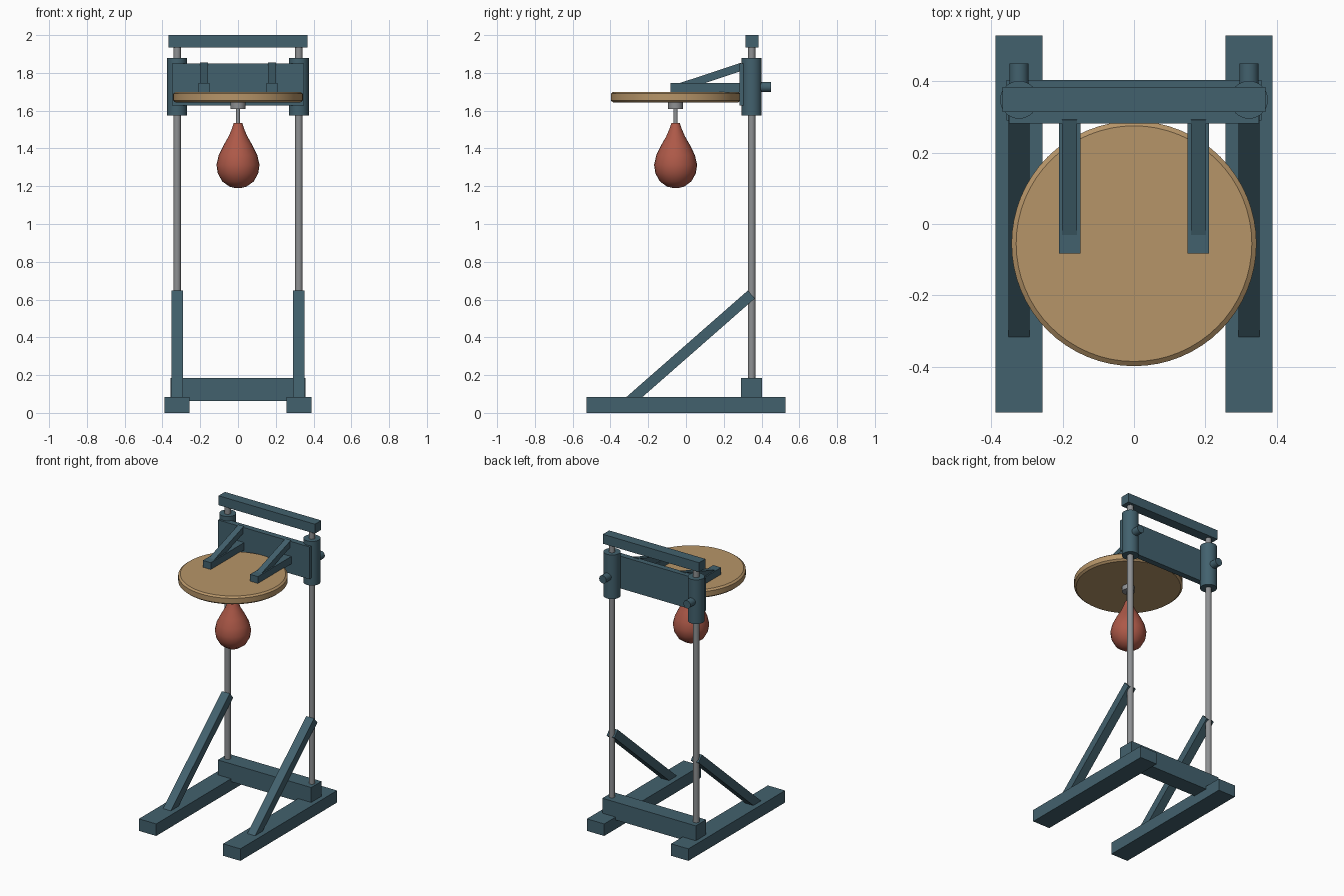
import bpy, bmesh, math
from mathutils import Vector

if "Cube" in bpy.data.objects:
    bpy.data.objects.remove(bpy.data.objects["Cube"])

def material(name, rgb):
    m = bpy.data.materials.new(name)
    m.diffuse_color = (*rgb, 1)
    m.use_nodes = True
    m.node_tree.nodes["Principled BSDF"].inputs["Base Color"].default_value = m.diffuse_color
    return m

TEAL = material("painted steel", (0.055, 0.12, 0.155))
STEEL = material("bare steel", (0.27, 0.28, 0.29))
WOOD = material("wood", (0.47, 0.30, 0.14))
RED = material("leather", (0.42, 0.10, 0.065))

def finish(name, bm, mat, smooth=False):
    bmesh.ops.recalc_face_normals(bm, faces=bm.faces[:])
    me = bpy.data.meshes.new(name)
    bm.to_mesh(me)
    bm.free()
    me.materials.append(mat)
    ob = bpy.data.objects.new(name, me)
    bpy.context.collection.objects.link(ob)
    if smooth:
        bpy.ops.object.select_all(action='DESELECT')
        ob.select_set(True)
        bpy.context.view_layer.objects.active = ob
        bpy.ops.object.shade_smooth_by_angle(angle=math.radians(30))
    return ob

def box(name, x, y, z, mat=TEAL):
    """Box from (min, max) ranges."""
    bm = bmesh.new()
    bmesh.ops.create_cube(bm, size=1)
    for v in bm.verts:
        v.co = [r[0] + (c + 0.5) * (r[1] - r[0]) for r, c in zip((x, y, z), v.co)]
    return finish(name, bm, mat)

def lathe(name, centre, profile, mat, segs=32):
    """Turn (radius, z) points about a vertical axis."""
    bm = bmesh.new()
    rings = [[bm.verts.new((centre[0] + r * math.cos(i * math.tau / segs),
                            centre[1] + r * math.sin(i * math.tau / segs), z))
              for i in range(segs)] for r, z in profile]
    for a, b in zip(rings, rings[1:]):
        for i in range(segs):
            j = (i + 1) % segs
            bm.faces.new((a[i], a[j], b[j], b[i]))
    bm.faces.new(rings[0])
    bm.faces.new(rings[-1])
    return finish(name, bm, mat, True)

def strut(name, x, start, end, width, thick):
    """Square bar in a plane of constant x, between two (y, z) points."""
    a, b = Vector(start), Vector(end)
    d = (b - a).normalized()
    n = Vector((-d.y, d.x)) * thick / 2
    bm = bmesh.new()
    sides = [[bm.verts.new((x + s * width / 2, p.x, p.y))
              for p in (a - n, b - n, b + n, a + n)] for s in (-1, 1)]
    for f in sides:
        bm.faces.new(f)
    for i in range(4):
        j = (i + 1) % 4
        bm.faces.new((sides[0][i], sides[0][j], sides[1][j], sides[1][i]))
    return finish(name, bm, TEAL)

POST_Y, DISC_Y = 0.348, -0.055

# Paired parts on both sides
for s, side in ((-1, "left"), (1, "right")):
    x = 0.322 * s
    box(f"{side}_foot_rail", (x - 0.066, x + 0.066), (-0.528, 0.528), (0, 0.083))
    lathe(f"{side}_post", (x, POST_Y), [(0.02, 0.15), (0.02, 1.95)], STEEL, 24)
    strut(f"{side}_leg_brace", x, (-0.305, 0.056), (0.346, 0.627), 0.06, 0.056)
    lathe(f"{side}_sleeve", (x, POST_Y), [(0.053, 1.575), (0.053, 1.88)], TEAL, 32)
    # clamp knob, turned upright then laid towards the back
    knob = lathe(f"{side}_clamp_knob", (0, 0), [(0.027, 0), (0.027, 0.07)], TEAL, 20)
    knob.rotation_euler = (-math.pi / 2, 0, 0)
    knob.location = (x, 0.38, 1.725)
    # bracket holding the board
    ax = 0.18 * s
    box(f"{side}_board_arm", (ax - 0.03, ax + 0.03), (-0.083, 0.29), (1.695, 1.747))
    strut(f"{side}_arm_brace", ax, (-0.045, 1.72), (0.298, 1.834), 0.042, 0.042)

# Cross members
box("base_crossbeam", (-0.357, 0.357), (0.29, 0.403), (0.063, 0.186))
box("top_beam", (-0.368, 0.368), (0.314, 0.383), (1.935, 2.0))
box("back_plate", (-0.35, 0.35), (0.282, 0.322), (1.627, 1.85))

# Round board with chamfered rims
lathe("round_board", (0, DISC_Y), [(0.33, 1.643), (0.343, 1.654), (0.343, 1.69),
                                   (0.33, 1.7)], WOOD, 64)

# Swivel and hanging bag
lathe("swivel_mount", (0, DISC_Y), [(0.04, 1.61), (0.04, 1.65)], STEEL, 24)
lathe("swivel_rod", (0, DISC_Y), [(0.011, 1.52), (0.011, 1.62)], STEEL, 16)
lathe("speed_bag", (0, DISC_Y), [
    (0.012, 1.19), (0.045, 1.198), (0.083, 1.225), (0.107, 1.268), (0.114, 1.313),
    (0.102, 1.365), (0.076, 1.418), (0.05, 1.463), (0.032, 1.505), (0.022, 1.535)],
    RED, 24)
